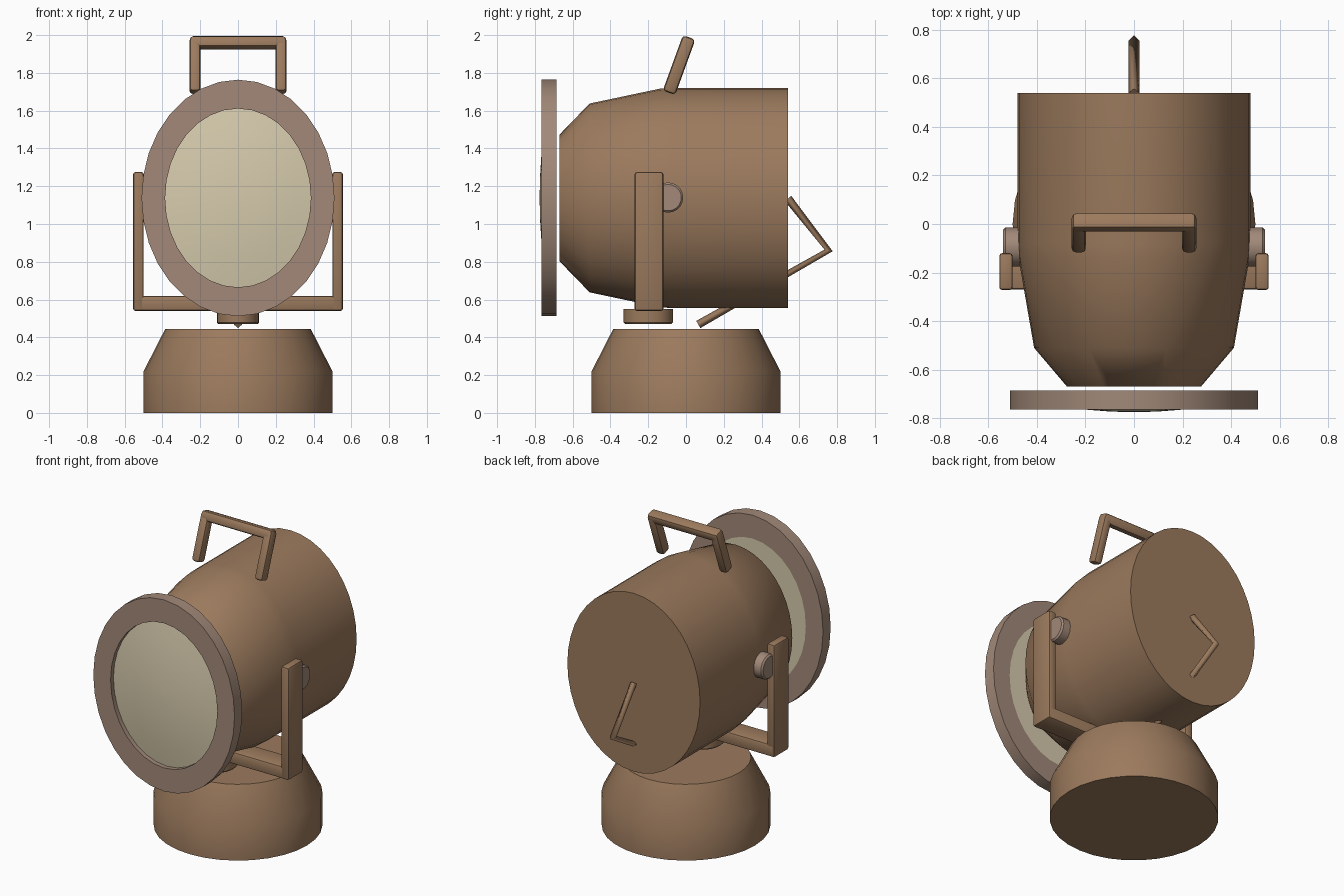
import bpy, bmesh, math
from mathutils import Vector, Matrix

if "Cube" in bpy.data.objects:
    bpy.data.objects.remove(bpy.data.objects["Cube"])


def material(name, rgb):
    m = bpy.data.materials.new(name)
    m.diffuse_color = (*rgb, 1)
    m.use_nodes = True
    m.node_tree.nodes["Principled BSDF"].inputs["Base Color"].default_value = m.diffuse_color
    return m


BROWN = material("brown paint", (0.33, 0.195, 0.11))
TAUPE = material("taupe trim", (0.36, 0.25, 0.19))
CREAM = material("cream glass", (0.68, 0.60, 0.42))


def finish(name, bm, mat, angle=35):
    bmesh.ops.recalc_face_normals(bm, faces=bm.faces)
    me = bpy.data.meshes.new(name)
    bm.to_mesh(me)
    bm.free()
    me.materials.append(mat)
    ob = bpy.data.objects.new(name, me)
    bpy.context.collection.objects.link(ob)
    bpy.ops.object.select_all(action='DESELECT')
    ob.select_set(True)
    bpy.context.view_layer.objects.active = ob
    bpy.ops.object.shade_smooth_by_angle(angle=math.radians(angle))
    return ob


def lathe(name, profile, axis, centre, squash, mat, seg=32, closed=False, angle=35):
    """Spin (radius, position along axis) points; squash scales the two cross axes."""
    bm = bmesh.new()
    rings = []
    for r, h in profile:
        ring = []
        for i in range(seg):
            a = 2 * math.pi * i / seg
            u, v = r * squash[0] * math.cos(a), r * squash[1] * math.sin(a)
            p = {'x': (h, u, v), 'y': (u, h, v), 'z': (u, v, h)}[axis]
            ring.append(bm.verts.new(Vector(p) + Vector(centre)))
        rings.append(ring)
    pairs = list(zip(rings, rings[1:]))
    if closed:
        pairs.append((rings[-1], rings[0]))
    else:
        bm.faces.new(rings[0])
        bm.faces.new(rings[-1])
    for a, b in pairs:
        for i in range(seg):
            j = (i + 1) % seg
            bm.faces.new((a[i], a[j], b[j], b[i]))
    return finish(name, bm, mat, angle)


def box(name, lo, hi, bevel, mat, matrix=Matrix(), segments=2):
    bm = bmesh.new()
    lo, hi = Vector(lo), Vector(hi)
    bmesh.ops.create_cube(bm, size=1, matrix=Matrix.Translation((lo + hi) / 2)
                          @ Matrix.Diagonal((*(hi - lo), 1)))
    bmesh.ops.bevel(bm, geom=bm.edges[:], offset=bevel, segments=segments,
                    profile=0.5, affect='EDGES')
    bm.transform(matrix)
    return finish(name, bm, mat)


# Base and swivel pivot
lathe("base", [(0.5, 0), (0.5, 0.22), (0.385, 0.445)], 'z', (0, 0, 0), (1, 1), BROWN)
lathe("pivot", [(0.122, 0.47), (0.13, 0.478), (0.13, 0.55)], 'z', (0, -0.2, 0),
      (0.86, 1), BROWN, 24)

# Oval lamp housing
C = (0, 0, 1.138)
lathe("housing", [(0.335, -0.67), (0.5, -0.51), (0.578, -0.14), (0.583, -0.08),
                  (0.583, 0.54)], 'y', C, (0.823, 1), BROWN, 40, angle=45)

# Front trim ring and domed lens
lathe("lens_ring", [(0.626, -0.765), (0.626, -0.686), (0.473, -0.686), (0.473, -0.765)],
      'y', C, (0.816, 1), TAUPE, closed=True)
dome = [(0.474 * t, -0.775 + 0.04 * t * t) for t in (0.02, 0.25, 0.5, 0.75, 1)]
lathe("lens", dome + [(0.474, -0.69)], 'y', C, (0.816, 1), CREAM)

# Yoke with side knobs
box("yoke_bar", (-0.553, -0.27, 0.54), (0.553, -0.12, 0.62), 0.012, BROWN)
for side, s in (("left", -1), ("right", 1)):
    xs = sorted((s * 0.5, s * 0.555))
    box("yoke_arm_" + side, (xs[0], -0.272, 0.54), (xs[1], -0.12, 1.275), 0.012, BROWN)
    lathe("knob_" + side, [(0.08, s * 0.44), (0.08, s * 0.53), (0.07, s * 0.54)], 'x',
          (0, -0.095, 1.14), (1, 1), TAUPE, 20)

# Carrying handle, leaning back
tilt = Matrix.Translation((0, -0.09, 1.695)) @ Matrix.Rotation(math.radians(-20), 4, 'X')
box("handle_bar", (-0.255, -0.035, 0.25), (0.255, 0.035, 0.312), 0.018, BROWN, tilt)
for side, s in (("left", -1), ("right", 1)):
    xs = sorted((s * 0.198, s * 0.257))
    box("handle_leg_" + side, (xs[0], -0.035, 0), (xs[1], 0.035, 0.305), 0.018, BROWN, tilt)

# Bent power cable running through the housing
curve = bpy.data.curves.new("cable", 'CURVE')
curve.dimensions = '3D'
curve.bevel_depth = 0.022
curve.bevel_resolution = 0
curve.use_fill_caps = True
spline = curve.splines.new('POLY')
path = [(0, 0.54, 1.135), (0, 0.755, 0.86), (0, 0.065, 0.468)]
spline.points.add(len(path) - 1)
for pt, co in zip(spline.points, path):
    pt.co = (*co, 1)
curve.materials.append(BROWN)
cable = bpy.data.objects.new("cable", curve)
bpy.context.collection.objects.link(cable)
